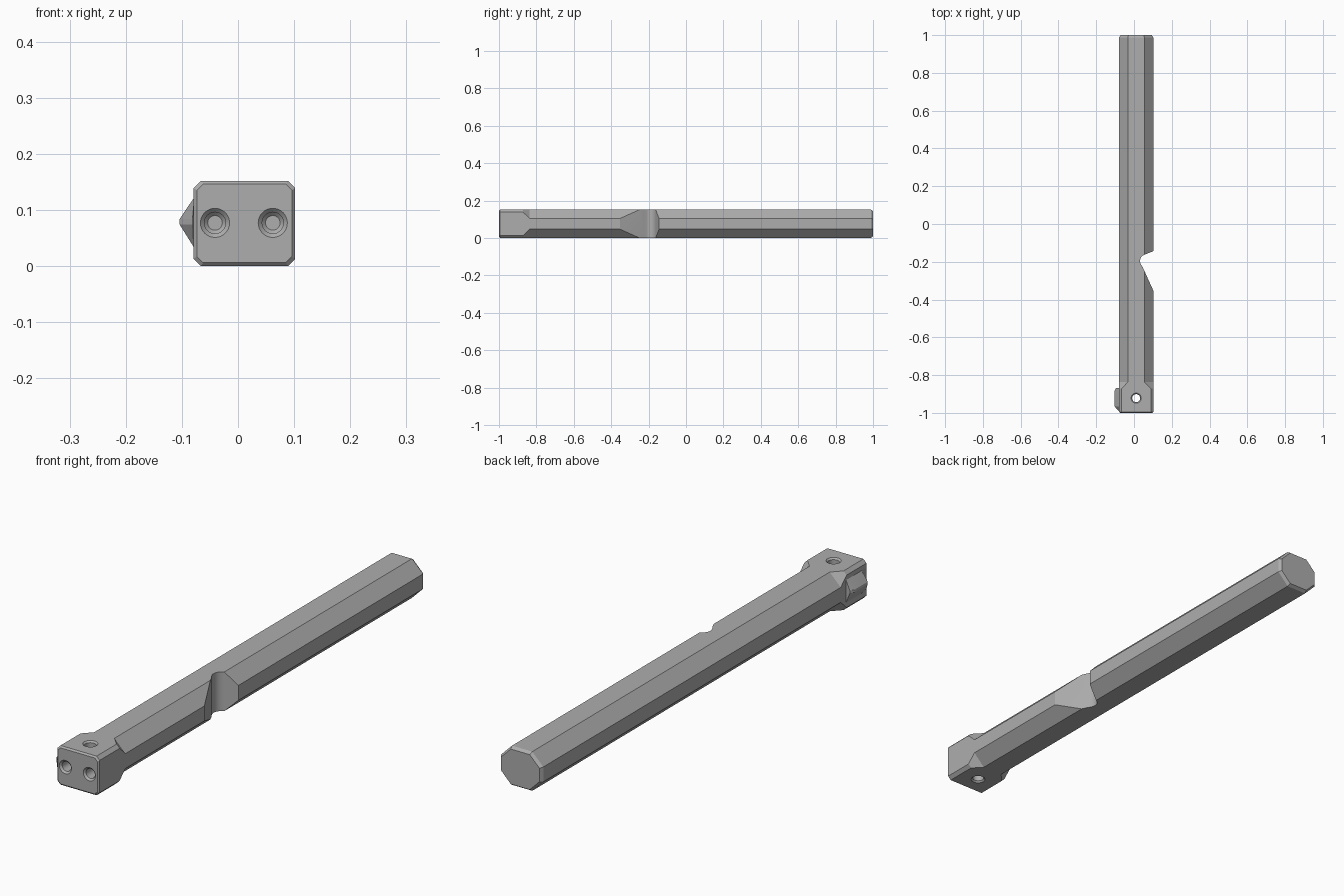
import bpy, bmesh, math

old = bpy.data.objects.get("Cube")
if old:
    bpy.data.objects.remove(old, do_unlink=True)

grey = bpy.data.materials.new("plain grey")
grey.use_nodes = True
colour = (0.42, 0.42, 0.42, 1)
grey.diffuse_color = colour
grey.node_tree.nodes["Principled BSDF"].inputs["Base Color"].default_value = colour

X0, X1, H = -0.079, 0.102, 0.152     # side planes and height of the bar
MID_X, MID_Z = (X0 + X1) / 2, H / 2


def loft(name, rings):
    """Skin a closed solid through rings with equal point counts."""
    bm = bmesh.new()
    loops = [[bm.verts.new(p) for p in ring] for ring in rings]
    n = len(loops[0])
    for a, b in zip(loops, loops[1:]):
        for i in range(n):
            j = (i + 1) % n
            bm.faces.new((a[i], a[j], b[j], b[i]))
    bm.faces.new(loops[0])
    bm.faces.new(loops[-1])
    bmesh.ops.recalc_face_normals(bm, faces=bm.faces)
    mesh = bpy.data.meshes.new(name)
    bm.to_mesh(mesh)
    bm.free()
    mesh.materials.append(grey)
    obj = bpy.data.objects.new(name, mesh)
    bpy.context.collection.objects.link(obj)
    return obj


def section(y, chamfer, inset=0):
    """Rectangle with cut corners across the bar."""
    w, h, c = (X1 - X0) / 2 - inset, H / 2 - inset, chamfer
    quarter = [(w, h - c), (w - c, h)]
    pts = quarter + [(-x, z) for x, z in reversed(quarter)]
    pts += [(-x, -z) for x, z in pts]
    return [(MID_X + x, y, MID_Z + z) for x, z in pts]


def bore(name, centre, axis, profile, sides=32):
    """Turned cutter from (distance along axis, radius) pairs."""
    rings = []
    for d, r in profile:
        ring = []
        for i in range(sides):
            a = math.tau * i / sides
            u, v = r * math.cos(a), r * math.sin(a)
            offset = (u, d, v) if axis == "y" else (u, v, d)
            ring.append([c + o for c, o in zip(centre, offset)])
        rings.append(ring)
    return loft(name, rings)


# Octagonal bar growing into a squarer block at the front
bar = loft("bar", [
    section(-1, 0.011, 0.006),
    section(-0.994, 0.013),
    section(-0.872, 0.013),
    section(-0.836, 0.047),
    section(0.988, 0.047),
    section(1, 0.042, 0.008),
])

# Rounded notch in the left side
notch = [(0.102, -0.352), (0.046, -0.228)]
for i in range(11):
    a = math.radians(204 + (108 - 204) * i / 10)
    notch.append((0.068 + 0.036 * math.cos(a), -0.196 + 0.036 * math.sin(a)))
notch += [(0.102, -0.144), (0.15, -0.13), (0.15, -0.458)]
cutters = [loft("notch_cutter", [[(x, y, z) for x, y in notch] for z in (-0.1, 0.3)])]

# Two countersunk front holes and one vertical through hole
for x in (-0.041, 0.062):
    cutters.append(bore("front_hole_cutter", (x, -1, 0.077), "y",
                        [(-0.01, 0.026), (0, 0.026), (0.007, 0.019), (0.05, 0.019), (0.056, 0.013)]))
cutters.append(bore("through_hole_cutter", (MID_X, -0.922, 0), "z",
                    [(-0.02, 0.027), (0, 0.027), (0.006, 0.021),
                     (H - 0.006, 0.021), (H, 0.027), (H + 0.02, 0.027)]))

bpy.context.view_layer.objects.active = bar
for cutter in cutters:
    cutter.hide_render = True
    mod = bar.modifiers.new("cut", "BOOLEAN")
    mod.operation = "DIFFERENCE"
    mod.solver = "EXACT"
    mod.object = cutter
    bpy.ops.object.modifier_apply(modifier=mod.name)
    bpy.data.objects.remove(cutter, do_unlink=True)


# Wedge-shaped lug on the right side of the block
def lug_ring(y, tip_x, half=0.005):
    base = -0.07
    return [(base, y, 0.022), (X0, y, 0.034), (tip_x, y, 0.079 - half),
            (tip_x, y, 0.079 + half), (X0, y, 0.121), (base, y, 0.133)]


lug = loft("side_lug", [lug_ring(-0.99, -0.081), lug_ring(-0.965, -0.104),
                        lug_ring(-0.884, -0.104), lug_ring(-0.869, -0.095)])

for obj in (bar, lug):
    bpy.ops.object.select_all(action="DESELECT")
    obj.select_set(True)
    bpy.context.view_layer.objects.active = obj
    bpy.ops.object.shade_smooth_by_angle(angle=math.radians(20))
